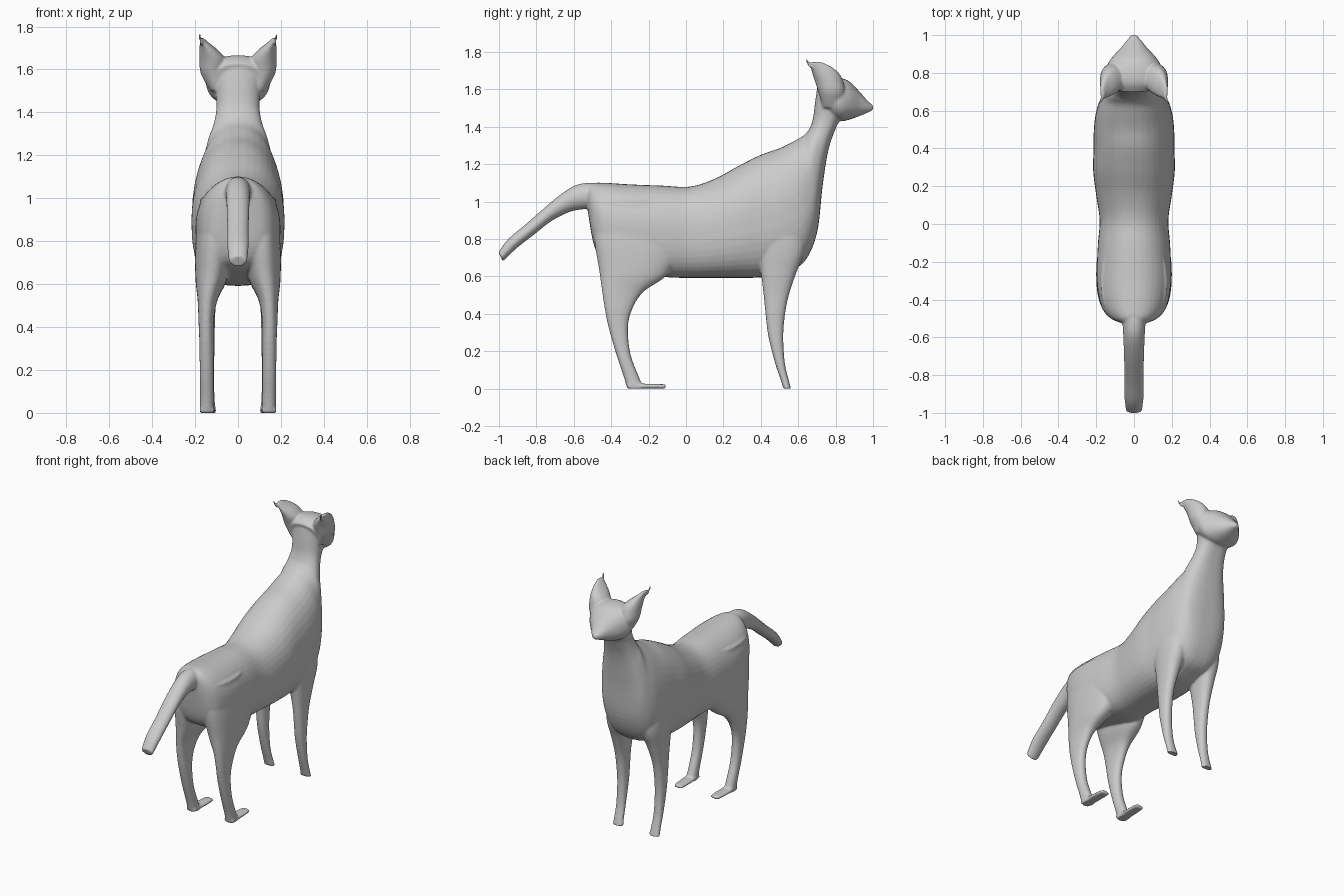
import bpy, bmesh
from math import cos, sin, tau, copysign

bm = bmesh.new()


def spline(rows, steps):
    """Catmull-Rom interpolation of ring parameters."""
    out = []
    n = len(rows)
    for i in range(n - 1):
        p = [rows[max(0, min(n - 1, i + k))] for k in (-1, 0, 1, 2)]
        for s in range(steps):
            t = s / steps
            out.append([0.5 * (2 * b + (c - a) * t + (2 * a - 5 * b + 4 * c - d) * t * t
                               + (3 * b - a - 3 * c + d) * t ** 3) for a, b, c, d in zip(*p)])
    out.append(list(rows[-1]))
    return out


def loft(rows, power=2.0, under=None, sides=40, steps=5, mirror=False):
    """Rows: two side-profile points (y1, z1), (y2, z2), centre x, half width.
    power / under: squareness of the upper and lower half of each ring."""
    for sign in ((1, -1) if mirror else (1,)):
        rings = []
        for y1, z1, y2, z2, cx, hw in spline(rows, steps):
            ring = []
            for k in range(sides):
                a = tau * k / sides
                e = 2 / (under if under and cos(a) < 0 else power)
                c, s = (copysign(abs(v) ** e, v) for v in (cos(a), sin(a)))
                ring.append(bm.verts.new((sign * (cx + hw * s),
                                          (y1 + y2) / 2 + c * (y1 - y2) / 2,
                                          (z1 + z2) / 2 + c * (z1 - z2) / 2)))
            rings.append(ring)
        faces = [bm.faces.new(rings[0]), bm.faces.new(rings[-1])]
        for r, q in zip(rings, rings[1:]):
            for k in range(sides):
                j = (k + 1) % sides
                faces.append(bm.faces.new((r[k], r[j], q[j], q[k])))
        bmesh.ops.recalc_face_normals(bm, faces=faces)


# Torso, chest and neck
loft([(-.53, 1.07, -.525, .95, 0, .06),
      (-.50, 1.098, -.49, .76, 0, .13),
      (-.43, 1.10, -.43, .68, 0, .175),
      (-.30, 1.092, -.30, .64, 0, .197),
      (-.12, 1.085, -.12, .598, 0, .192),
      (.02, 1.08, .02, .592, 0, .182),
      (.15, 1.12, .15, .592, 0, .20),
      (.28, 1.19, .28, .592, 0, .216),
      (.40, 1.25, .40, .595, 0, .214),
      (.50, 1.285, .52, .62, 0, .212),
      (.58, 1.325, .63, .675, 0, .198),
      (.625, 1.35, .70, .83, 0, .172),
      (.65, 1.375, .73, 1.08, 0, .145),
      (.665, 1.40, .76, 1.27, 0, .115),
      (.68, 1.45, .80, 1.39, 0, .10),
      (.69, 1.53, .83, 1.45, 0, .105),
      (.70, 1.60, .84, 1.52, 0, .115)], power=2.15, under=2.7)

# Head and pointed muzzle
loft([(.695, 1.63, .75, 1.47, 0, .105),
      (.74, 1.66, .79, 1.44, 0, .135),
      (.80, 1.665, .835, 1.43, 0, .150),
      (.87, 1.645, .88, 1.44, 0, .122),
      (.93, 1.585, .935, 1.46, 0, .07),
      (.97, 1.54, .975, 1.477, 0, .038),
      (1.0, 1.515, 1.0, 1.487, 0, .014)], power=2.3)

# Swept-back ears, broad where they join the head
loft([(.73, 1.50, .83, 1.50, .09, .04),
      (.71, 1.58, .85, 1.58, .115, .058),
      (.69, 1.64, .84, 1.645, .118, .062),
      (.675, 1.685, .815, 1.69, .135, .045),
      (.665, 1.72, .77, 1.725, .156, .022),
      (.66, 1.745, .72, 1.748, .170, .009)], mirror=True)

# Thin ear tips
loft([(.655, 1.72, .68, 1.71, .17, .009),
      (.643, 1.745, .662, 1.735, .175, .008),
      (.635, 1.77, .65, 1.76, .178, .007)], sides=12, mirror=True)

# Tail
loft([(-.44, 1.09, -.46, .97, 0, .06),
      (-.52, 1.10, -.54, .96, 0, .06),
      (-.60, 1.083, -.62, .945, 0, .056),
      (-.70, 1.015, -.72, .895, 0, .053),
      (-.85, .885, -.81, .825, 0, .05),
      (-.95, .80, -.90, .755, 0, .05),
      (-1.003, .73, -.98, .68, 0, .042)])

# Hind legs, blending high into the flank
loft([(-.49, 1.0, -.12, 1.0, .09, .085),
      (-.49, .80, -.04, .76, .108, .09),
      (-.465, .64, -.10, .61, .124, .074),
      (-.45, .53, -.225, .52, .142, .046),
      (-.435, .43, -.285, .43, .148, .036),
      (-.415, .33, -.31, .33, .147, .033),
      (-.375, .19, -.298, .19, .146, .032),
      (-.335, .07, -.255, .07, .145, .032),
      (-.315, 0, -.225, 0, .145, .034)], mirror=True, power=2.3)

# Hind feet
loft([(-.31, .027, -.31, 0, .145, .034),
      (-.22, .026, -.22, 0, .142, .036),
      (-.14, .024, -.14, 0, .140, .034),
      (-.107, .022, -.107, 0, .139, .026)], power=3, mirror=True)

# Front legs
loft([(.36, .95, .63, .95, .12, .08),
      (.375, .76, .64, .76, .125, .078),
      (.40, .62, .59, .62, .137, .055),
      (.415, .50, .55, .50, .143, .04),
      (.425, .40, .53, .40, .144, .036),
      (.44, .28, .52, .28, .143, .033),
      (.475, .14, .528, .14, .142, .031),
      (.505, .05, .548, .05, .140, .033),
      (.52, 0, .562, 0, .138, .038)], mirror=True, power=2.3)

# Fuse all parts into one smooth skin
mesh = bpy.data.meshes.new("animal_body")
bm.to_mesh(mesh)
bm.free()
body = bpy.data.objects.new("animal_body", mesh)
bpy.context.collection.objects.link(body)
bpy.context.view_layer.objects.active = body
body.select_set(True)
fuse = body.modifiers.new("fuse", 'REMESH')
fuse.mode = 'VOXEL'
fuse.voxel_size = 0.007
fuse.use_smooth_shade = True
soft = body.modifiers.new("soften", 'SMOOTH')
soft.factor = 0.5
soft.iterations = 6
bpy.ops.object.convert(target='MESH')
bpy.ops.object.shade_smooth()
